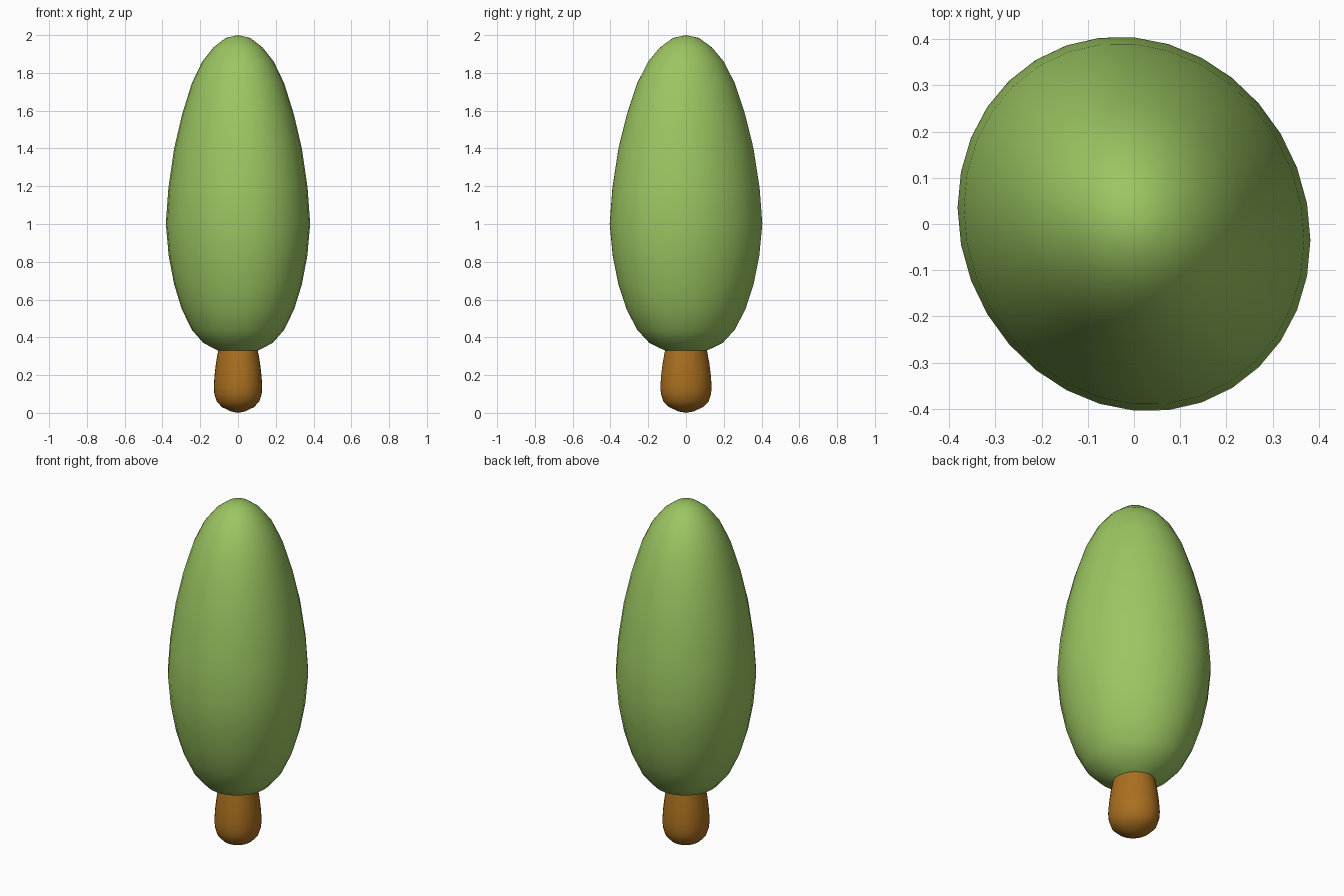
import bpy, math

if "Cube" in bpy.data.objects:
    bpy.data.objects.remove(bpy.data.objects["Cube"])

SIDES = 32
# Widest ring of the crown: slightly oval and skewed
RX, RY, SKEW = 0.382, 0.404, -0.035


def material(name, color):
    mat = bpy.data.materials.new(name)
    mat.diffuse_color = (*color, 1)
    mat.use_nodes = True
    mat.node_tree.nodes["Principled BSDF"].inputs["Base Color"].default_value = mat.diffuse_color
    return mat


def lathe(name, profile, mat):
    """Sweep (radius, z) points round the skewed oval; radius 1 is the widest ring."""
    verts, faces, rings = [], [], []
    for r, z in profile:
        start = len(verts)
        count = 1 if r == 0 else SIDES
        for i in range(count):
            a = 2 * math.pi * i / SIDES
            verts.append((r * RX * math.cos(a),
                          r * (RY * math.sin(a) + SKEW * math.cos(a)), z))
        rings.append([start + i % count for i in range(SIDES)])
    for low, high in zip(rings, rings[1:]):
        for i in range(SIDES):
            j = (i + 1) % SIDES
            quad = [low[i], low[j], high[j], high[i]]
            faces.append(list(dict.fromkeys(quad)))
    mesh = bpy.data.meshes.new(name)
    mesh.from_pydata(verts, [], faces)
    mesh.shade_smooth()
    mesh.materials.append(mat)
    obj = bpy.data.objects.new(name, mesh)
    bpy.context.collection.objects.link(obj)
    return obj


# Tapered trunk with a rounded base, meeting the crown in a shared ring
trunk = [(0, 0), (0.10, 0.008), (0.22, 0.03), (0.295, 0.06), (0.328, 0.10),
         (0.336, 0.14), (0.325, 0.20), (0.305, 0.265), (0.275, 0.33)]
lathe("trunk", trunk, material("bark", (0.40, 0.16, 0.014)))

# Tall egg-shaped crown
crown = [(0.275, 0.33), (0.48, 0.37), (0.64, 0.44), (0.78, 0.55),
         (0.885, 0.68), (0.96, 0.83), (1.0, 1.0), (0.965, 1.19),
         (0.885, 1.40), (0.775, 1.58), (0.64, 1.745), (0.495, 1.86),
         (0.34, 1.935), (0.17, 1.985), (0, 2.0)]
lathe("crown", crown, material("leaves", (0.33, 0.56, 0.12)))
